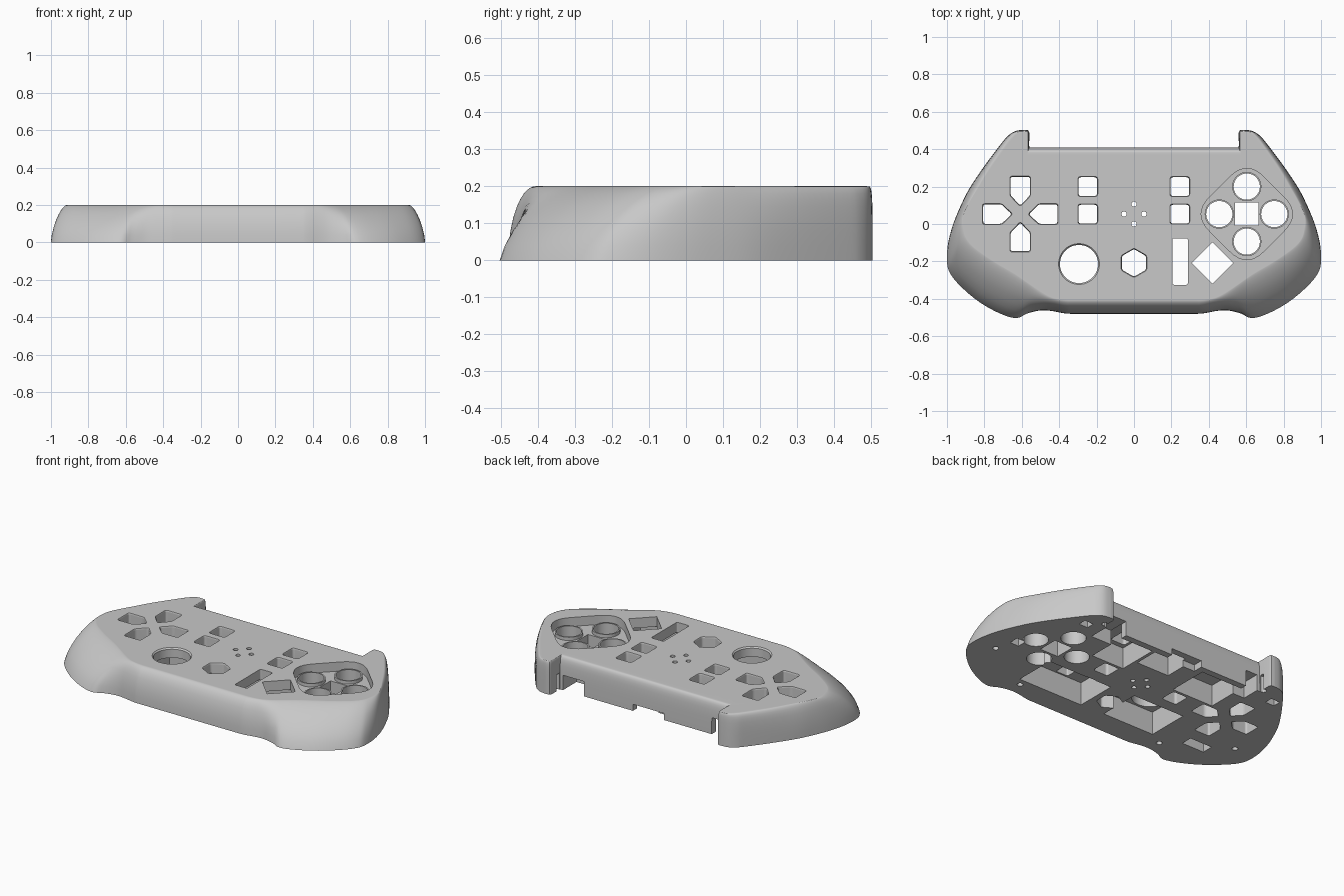
import bpy, bmesh, math
from mathutils import Vector

if "Cube" in bpy.data.objects:
    bpy.data.objects.remove(bpy.data.objects["Cube"])

H = 0.2
grey = bpy.data.materials.new("shell_grey")
grey.use_nodes = True
grey.diffuse_color = (0.58, 0.58, 0.58, 1)
grey.node_tree.nodes["Principled BSDF"].inputs["Base Color"].default_value = (0.58, 0.58, 0.58, 1)


def finish(bm, name):
    bmesh.ops.recalc_face_normals(bm, faces=bm.faces)
    mesh = bpy.data.meshes.new(name)
    bm.to_mesh(mesh)
    bm.free()
    mesh.materials.append(grey)
    obj = bpy.data.objects.new(name, mesh)
    bpy.context.collection.objects.link(obj)
    return obj


def activate(obj):
    bpy.ops.object.select_all(action='DESELECT')
    obj.select_set(True)
    bpy.context.view_layer.objects.active = obj


def cut(obj, bm):
    cutter = finish(bm, "cutter")
    cutter.hide_render = True
    mod = obj.modifiers.new("cut", 'BOOLEAN')
    mod.operation = 'DIFFERENCE'
    mod.solver = 'EXACT'
    mod.use_self = True
    mod.object = cutter
    activate(obj)
    bpy.ops.object.modifier_apply(modifier="cut")
    bpy.data.objects.remove(cutter)


def bridge(bm, a, b):
    for i in range(len(a)):
        j = (i + 1) % len(a)
        bm.faces.new((a[i], a[j], b[j], b[i]))


def prism(bm, pts, *levels):
    # Each level is a height and an outline scale about the outline's centre
    cx = sum(p[0] for p in pts) / len(pts)
    cy = sum(p[1] for p in pts) / len(pts)
    rings = [[bm.verts.new((cx + (x - cx) * s, cy + (y - cy) * s, z)) for x, y in pts]
             for z, s in levels]
    for a, b in zip(rings, rings[1:]):
        bridge(bm, a, b)
    bm.faces.new(rings[0])
    bm.faces.new(rings[-1])


def ngon(cx, cy, r, n, turn=0.0):
    return [(cx + r * math.cos(turn + math.tau * i / n),
             cy + r * math.sin(turn + math.tau * i / n)) for i in range(n)]


def rect(x0, x1, y0, y1):
    return [(x0, y0), (x1, y0), (x1, y1), (x0, y1)]


def rounded(pts, d, steps=4):
    # Replace each corner by a small curve that starts d away from it
    out = []
    for i, p in enumerate(pts):
        p = Vector(p)
        a = p + (Vector(pts[i - 1]) - p).normalized() * d
        b = p + (Vector(pts[(i + 1) % len(pts)]) - p).normalized() * d
        for k in range(steps + 1):
            t = k / steps
            out.append(tuple(a * (1 - t) ** 2 + p * 2 * t * (1 - t) + b * t * t))
    return out


# Shell outline, +x half: bottom x, y, top x, y, wall roundness
half = [
    (0, -.48, 0, -.405, 2), (.3, -.48, .3, -.405, 2), (.37, -.478, .36, -.405, 2),
    (.44, -.465, .41, -.4, 1.9), (.5, -.462, .45, -.388, 1.8), (.57, -.478, .5, -.36, 1.6),
    (.63, -.503, .56, -.32, 1.4),
    (.72, -.477, .64, -.265, 1.4), (.83, -.415, .75, -.2, 1.4), (.93, -.33, .85, -.13, 1.4),
    (.985, -.26, .895, -.08, 1.4), (1, -.2, .91, -.03, 1.5), (.995, -.11, .915, .02, 1.6),
    (.97, -.01, .905, .065, 1.7), (.93, .09, .875, .125, 1.9), (.88, .19, .835, .19, 2.1),
    (.8, .31, .77, .293, 2.8), (.71, .43, .685, .41, 3.6), (.67, .475, .652, .453, 4),
    (.63, .498, .622, .483, 5), (.585, .504, .585, .488, 5)]


def smooth_path(keys, steps=4):
    out = []
    n = len(keys)
    for i in range(n - 1):
        p0, p1, p2, p3 = (keys[max(0, min(n - 1, k))] for k in (i - 1, i, i + 1, i + 2))
        for s in range(steps):
            t = s / steps
            out.append(tuple(0.5 * (2 * b + (c - a) * t + (2 * a - 5 * b + 4 * c - d) * t * t
                                    + (3 * b - a - 3 * c + d) * t ** 3)
                             for a, b, c, d in zip(p0, p1, p2, p3)))
    return out + [keys[-1]]


path = smooth_path(half)
path += [(.567, .502, .575, .485, 5), (.56, .49, .572, .476, 5), (.56, .41, .572, .37, 4)]
loop = path + [(-bx, by, -tx, ty, p) for bx, by, tx, ty, p in reversed(path[1:])]
loop.remove((0, -.48, 0, -.405, 2))

# Shell body, lofted upward from the outline
bm = bmesh.new()
rings = []
for z in (0, .04, .08, .115, .145, .165, .18, .19, .196, .1985, .1996, H):
    ring = []
    for bx, by, tx, ty, p in loop:
        f = 1 - (1 - min(1, z / H) ** p) ** (1 / p)
        ring.append(bm.verts.new((bx + (tx - bx) * f, by + (ty - by) * f, z)))
    rings.append(ring)
for a, b in zip(rings, rings[1:]):
    bridge(bm, a, b)
bm.faces.new(rings[0])
bm.faces.new(rings[-1])
shell = finish(bm, "controller_shell")

# Inner pockets for the electronics, open underneath and through the back wall
bm = bmesh.new()
for x0, x1, y0, y1, depth in (
        (.1, .54, -.335, -.08, .14), (-.41, -.06, -.33, -.07, .14),
        (-.06, .16, .22, .37, .13), (-.14, .07, .35, .46, .04),
        (-.46, -.18, .12, .37, .13), (-.54, -.46, .3, .46, .1),
        (.18, .4, .12, .37, .13), (.4, .54, .28, .46, .09),
        (.78, .84, -.06, 0, .08), (.62, .68, .34, .39, .08),
        (-.72, -.66, .34, .39, .08), (-.75, -.6, -.3, -.23, .1)):
    prism(bm, rect(x0, x1, y0, y1), (-.05, 1), (depth, 1))
for sx in (-1, 1):
    for x, y in ((.57, .43), (.86, -.16), (.5, -.38)):
        prism(bm, ngon(sx * x, y, .017, 12), (-.05, 1), (.1, 1))
cut(shell, bm)

# Recessed diamond around the four face buttons
FX, FY, FD = .603, .053, .147
bm = bmesh.new()
prism(bm, rounded(ngon(FX, FY, .29, 4), .13, 8), (.145, 1), (.25, 1))
cut(shell, bm)

# Button openings through the top, with a small chamfer on the rim
bm = bmesh.new()
chamfered = []
for x in (-.247, .245):
    for y in (.053, .2):
        chamfered.append(rounded(rect(x - .05, x + .05, y - .05, y + .05), .015))
plate = [(.046, 0), (.1, -.052), (.198, -.052), (.198, .052), (.1, .052)]
for k in range(4):
    c, s = round(math.cos(k * math.pi / 2)), round(math.sin(k * math.pi / 2))
    chamfered.append(rounded([(-.608 + x * c - y * s, .053 + x * s + y * c)
                              for x, y in plate], .012))
    prism(bm, ngon(c * .053, .053 + s * .053, .014, 16), (-.05, 1), (.25, 1))
    prism(bm, ngon(FX + c * FD, FY + s * FD, .07, 40), (-.05, 1), (.25, 1))
prism(bm, rect(FX - .062, FX + .062, FY - .062, FY + .062), (-.05, 1), (.25, 1))
chamfered.append(ngon(-.294, -.214, .102, 48))
chamfered.append(rounded(ngon(0, -.208, .074, 6, math.pi / 2), .01))
for pts in chamfered:
    prism(bm, pts, (-.05, 1), (.192, 1), (H, 1.07), (.25, 1.07))
prism(bm, rounded(rect(.205, .288, -.325, -.077), .01), (-.05, 1), (.25, 1))
prism(bm, ngon(.42, -.208, .111, 4), (-.05, 1), (.25, 1))
cut(shell, bm)

# Low collars around the face buttons
bm = bmesh.new()
for k in range(4):
    cx = FX + FD * math.cos(k * math.pi / 2)
    cy = FY + FD * math.sin(k * math.pi / 2)
    edges = [[bm.verts.new((x, y, z)) for x, y in ngon(cx, cy, r, 40)]
             for r, z in ((.07, .1), (.07, .165), (.078, .165), (.078, .1))]
    for e in range(4):
        bridge(bm, edges[e], edges[(e + 1) % 4])
collars = finish(bm, "button_collars")

# Smooth shading with crisp edges
for obj in (collars, shell):
    activate(obj)
    bpy.ops.object.shade_smooth_by_angle(angle=math.radians(35))
    mod = obj.modifiers.new("flat_panels", 'WEIGHTED_NORMAL')
    mod.keep_sharp = True
